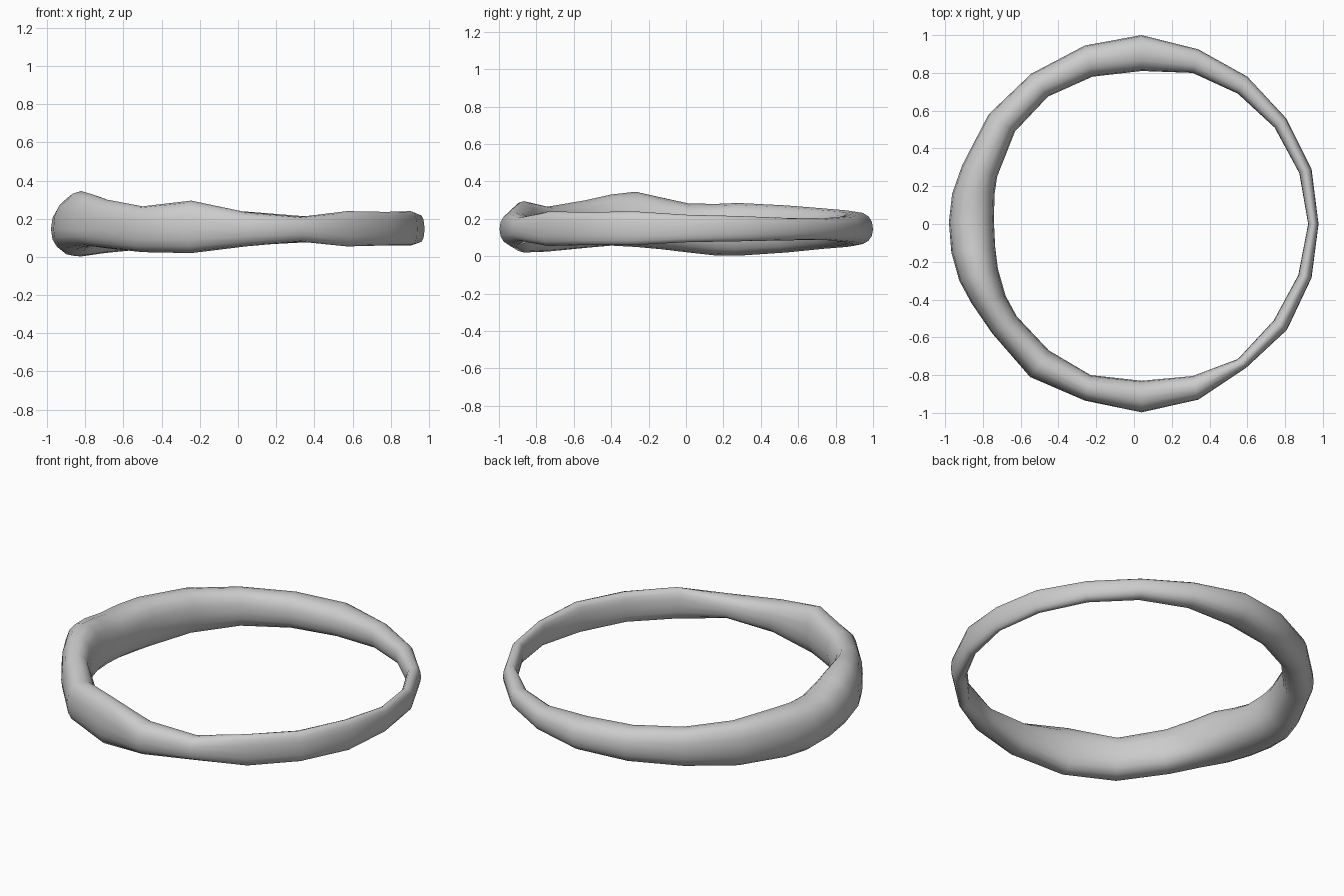
import bpy, bmesh
from math import cos, sin, pi, copysign

# Stations around the band: outer x, y, inner x, y, bottom z, top z
STATIONS = [
    (.04, 1.0, .04, .81, .06, .238), (.34, .925, .31, .80, .075, .215),
    (.60, .78, .55, .69, .088, .203), (.805, .56, .745, .51, .085, .205),
    (.94, .29, .875, .27, .08, .215), (.977, 0, .922, 0, .075, .222),
    (.94, -.285, .87, -.27, .06, .24), (.81, -.56, .74, -.51, .06, .236),
    (.595, -.76, .55, -.715, .055, .24), (.34, -.93, .31, -.805, .08, .21),
    (.04, -.997, .04, -.83, .055, .235), (-.26, -.935, -.23, -.80, .02, .295),
    (-.55, -.81, -.45, -.67, .025, .265), (-.75, -.58, -.62, -.49, .045, .30),
    (-.86, -.42, -.68, -.38, .057, .33), (-.925, -.30, -.72, -.24, .05, .345),
    (-.967, -.15, -.735, -.12, .038, .315), (-.98, .01, -.742, .02, .02, .282),
    (-.963, .16, -.738, .16, .004, .28), (-.91, .31, -.725, .25, .003, .285),
    (-.77, .58, -.63, .49, .02, .272), (-.545, .795, -.455, .675, .04, .256),
    (-.26, .945, -.22, .78, .05, .245),
]
SIDES = 16
MID_Z = 0.145


def power(v, p=0.88):
    return copysign(abs(v) ** p, v)


# Rounded section at each station, bridged into a closed ring
bm = bmesh.new()
rings = []
for ox, oy, ix, iy, low, high in STATIONS:
    ring = []
    for k in range(SIDES):
        a = 2 * pi * k / SIDES
        t = (1 + power(cos(a))) / 2
        s = power(sin(a))
        z = MID_Z + s * ((high - MID_Z) if s > 0 else (MID_Z - low))
        ring.append(bm.verts.new((ix + (ox - ix) * t, iy + (oy - iy) * t, z)))
    rings.append(ring)
for i, a in enumerate(rings):
    b = rings[(i + 1) % len(rings)]
    for k in range(SIDES):
        n = (k + 1) % SIDES
        bm.faces.new((a[k], b[k], b[n], a[n]))
bmesh.ops.recalc_face_normals(bm, faces=bm.faces)
for f in bm.faces:
    f.smooth = True

mesh = bpy.data.meshes.new("ring_band")
bm.to_mesh(mesh)
bm.free()
bpy.context.collection.objects.link(bpy.data.objects.new("ring_band", mesh))
